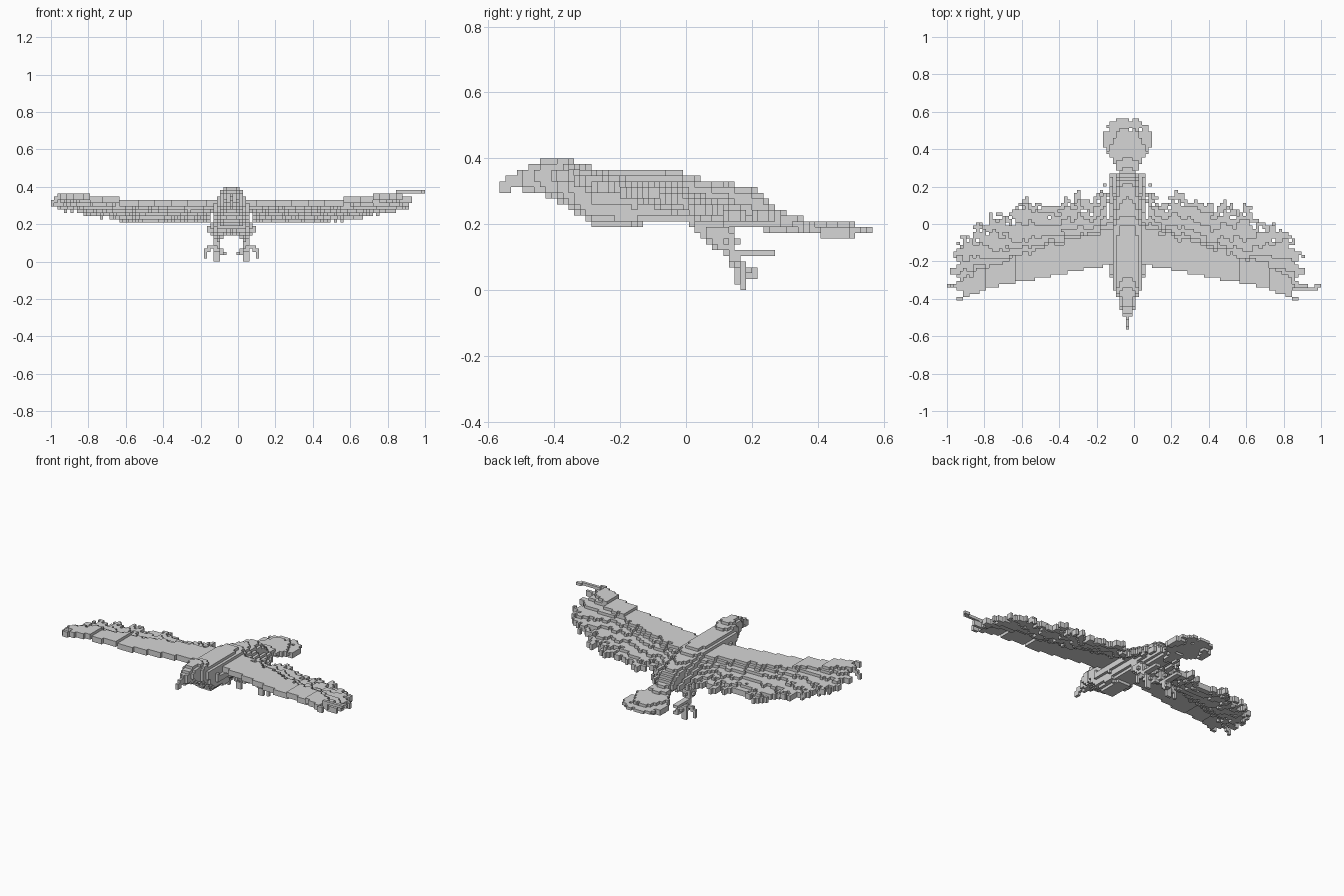
import bpy, math, random
from mathutils import Vector

if "Cube" in bpy.data.objects:
    bpy.data.objects.remove(bpy.data.objects["Cube"])

random.seed(7)
TABLE = [random.random() for _ in range(4096)]   # fixed noise table

V = 2 / 115                      # cube size
NX, NY, NZ = 115, 65, 23         # grid of cubes
Y0 = -NY * V / 2
MID = -1 + 55.5 * V              # centre plane of the bird

grey = bpy.data.materials.new("stone grey")
grey.diffuse_color = (0.67, 0.67, 0.67, 1)
grey.use_nodes = True
grey.node_tree.nodes["Principled BSDF"].inputs["Base Color"].default_value = grey.diffuse_color


def curve(points, t):
    """Piecewise linear profile."""
    if t <= points[0][0]:
        return points[0][1]
    for (a, p), (b, q) in zip(points, points[1:]):
        if t <= b:
            return p + (q - p) * (t - a) / (b - a)
    return points[-1][1]


def noise(a, b, c=0):
    return TABLE[(a * 131 + b * 977 + int(c) * 2311) % 4096]


def centre(i, j, k):
    return -1 + (i + .5) * V, Y0 + (j + .5) * V, (k + .5) * V


# Body, head and beak: side profile and half width along y
TOP = [(-.565, .325), (-.54, .345), (-.47, .383), (-.42, .402), (-.36, .402), (-.33, .384),
       (-.26, .37), (-.03, .366), (.06, .335), (.2, .312), (.24, .29), (.29, .24), (.36, .215)]
BOTTOM = [(-.565, .287), (-.545, .29), (-.53, .31), (-.46, .30), (-.40, .28), (-.33, .23),
          (-.28, .195), (-.15, .188), (-.12, .205), (0, .205), (.1, .19), (.36, .175)]
WIDTH = [(-.565, .012), (-.51, .014), (-.48, .03), (-.4, .05), (-.36, .07), (-.29, .088),
         (0, .09), (.1, .08), (.2, .06), (.3, .05), (.36, .06)]


def in_body(x, y, z):
    if y > .36:
        return False
    t, b, w = curve(TOP, y), curve(BOTTOM, y), curve(WIDTH, y)
    return (abs(x - MID) / w) ** 2.4 + (abs(z - (t + b) / 2) / ((t - b) / 2)) ** 2.4 <= 1


# Wings: flat leading strip, then ragged feather layers stepping down
TRAIL = [(.07, .24), (.11, .27), (.14, .19), (.19, .15), (.26, .21), (.36, .14), (.46, .14),
         (.52, .175), (.60, .13), (.70, .08), (.80, .025), (.87, -.03), (.93, -.12), (.97, -.15)]
PLATEAU = [(.08, .2), (.6, .14), (.85, .11), (.97, .06)]
LIFT = [(.5, 0), (.6, .008), (.75, .024), (.88, .038), (.95, .04)]
DROP = [(0, 0), (.01, .018), (.3, .05), (1, .09)]


def in_wing(x, y, z):
    d = abs(x - MID)
    side = x > MID
    if d < .07 or (.088 < d < .105 and y > .03):
        return False
    lead = -.20 - .19 * d - max(0, d - .75) * .27
    feather = int((d - .45 * y * d) / (V * 1.7))
    trail = curve(TRAIL, d) - .07 * noise(feather, 1, side) * (d > .12)
    if not lead <= y <= trail:
        return False
    # separate finger feathers at the tip
    wave = abs(math.sin((y + .17) / .08 * math.pi))
    if d > .975 - .075 * wave + .25 * min(0, y + .27):
        return False
    # small gaps between the feather ends
    if trail - y < .07 and d > .12 and noise(round(x / V), round(y / V), side) < .16:
        return False
    step = y - lead - curve(PLATEAU, d) + .03 * (noise(feather, 7, side) - .5)
    rest = max(.03, trail - lead - curve(PLATEAU, d))
    drop = curve(DROP, step / rest) * (1 - .35 * max(0, d - .6) / .37)
    top = round((.331 + curve(LIFT, d) - drop) / V) * V
    return top - 2 * V < z < top


def in_left_wing(x, y, z):
    return x < MID and in_wing(x, y, z)


def in_right_wing(x, y, z):
    long_feather = x > .84 and abs(y + .348 - (x - .9) * .12) < V * .55 and .365 < z < .383
    return x > MID and (in_wing(x, y, z) or long_feather)


# Tail: rounded fan drooping a little at its edges
FAN = [(.27, .05), (.31, .055), (.34, .08), (.38, .115), (.41, .125), (.49, .125),
       (.53, .105), (.55, .075), (.565, .055)]


def in_tail(x, y, z):
    d = abs(x - MID)
    if y < .27 or d > curve(FAN, y):
        return False
    if y > .5 and noise(round(x / V), round(y / V), 3) < .2:
        return False
    top = curve([(.27, .235), (.35, .218), (.42, .21), (.56, .196)], y) - .02 * (d / .13) ** 2
    return top - (1.9 if y < .51 else 1.2) * V < z < top


# Legs and claws: (start, end, radius), mirrored to both sides
LIMBS = [((.045, .05, .2), (.07, .12, .15), .037),
         ((.0, .06, .19), (.0, .12, .165), .03),
         ((.07, .12, .15), (.08, .17, .06), .02),
         ((.08, .17, .108), (.08, .265, .108), .012),
         ((.08, .17, .06), (.08, .172, .008), .0135),
         ((.08, .16, .09), (.135, .155, .06), .0135),
         ((.135, .155, .06), (.14, .155, .03), .0125),
         ((.08, .17, .07), (.045, .205, .05), .0135)]


def in_legs(x, y, z):
    if y < 0 or z > .24:
        return False
    p = Vector((abs(x - MID), y, z))
    for a, b, r in LIMBS:
        a, b = Vector(a), Vector(b)
        t = max(0, min(1, (p - a).dot(b - a) / (b - a).length_squared))
        if (p - a - (b - a) * t).length <= r:
            return True
    return False


# Fill the grid, each cube belonging to one part
parts = {"body": in_body, "left_wing": in_left_wing, "right_wing": in_right_wing,
         "tail": in_tail, "legs": in_legs}
owner = {}
for i in range(NX):
    for j in range(NY):
        for k in range(NZ):
            p = centre(i, j, k)
            for name, inside in parts.items():
                if inside(*p):
                    owner[i, j, k] = name
                    break


def cube_mesh(name):
    """Mesh of the outward faces of one part's cubes."""
    index, faces = {}, []
    for cell in (c for c, n in owner.items() if n == name):
        for axis in range(3):
            for s in (0, 1):
                near = list(cell)
                near[axis] += 2 * s - 1
                if tuple(near) in owner:
                    continue
                u, w = (axis + 1) % 3, (axis + 2) % 3
                loop = []
                for du, dw in ((0, 0), (1, 0), (1, 1), (0, 1)):
                    c = list(cell)
                    c[axis] += s
                    c[u] += du
                    c[w] += dw
                    loop.append(index.setdefault(tuple(c), len(index)))
                faces.append(loop if s else loop[::-1])
    verts = [(-1 + a * V, Y0 + b * V, c * V) for a, b, c in index]
    mesh = bpy.data.meshes.new(name)
    mesh.from_pydata(verts, [], faces)
    mesh.materials.append(grey)
    bpy.context.collection.objects.link(bpy.data.objects.new(name, mesh))


for part in parts:
    cube_mesh(part)
